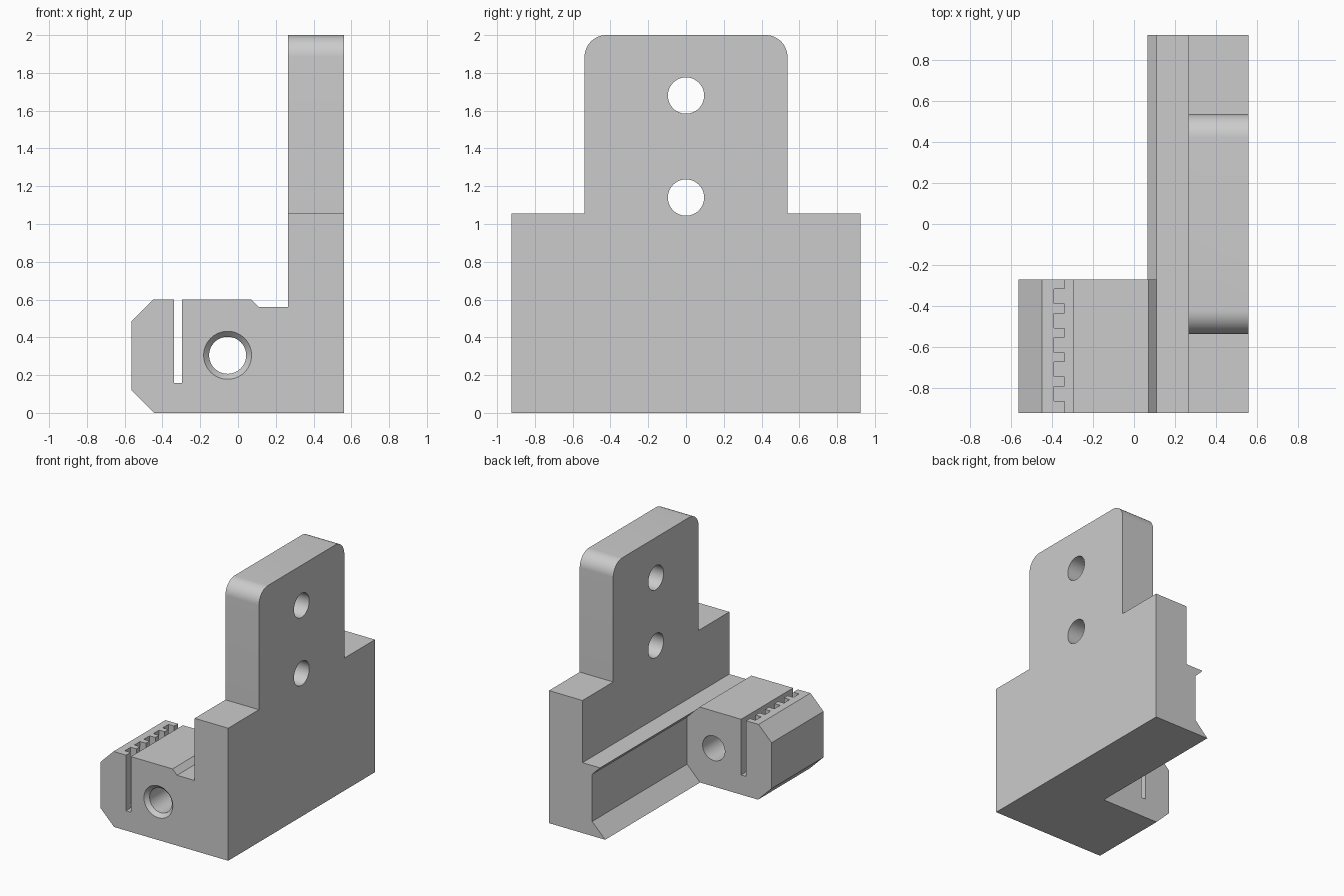
import bpy, bmesh, math
from mathutils import Matrix

old = bpy.data.objects.get("Cube")
if old:
    bpy.data.objects.remove(old, do_unlink=True)

grey = bpy.data.materials.new("light grey")
grey.use_nodes = True
colour = (0.6, 0.6, 0.6, 1)
grey.diffuse_color = colour
grey.node_tree.nodes["Principled BSDF"].inputs["Base Color"].default_value = colour


def add_object(name, bm):
    bmesh.ops.recalc_face_normals(bm, faces=bm.faces[:])
    mesh = bpy.data.meshes.new(name)
    bm.to_mesh(mesh)
    bm.free()
    mesh.materials.append(grey)
    obj = bpy.data.objects.new(name, mesh)
    bpy.context.collection.objects.link(obj)
    return obj


def prism(name, points, axis, start, end):
    """Extrude a flat outline along the x, y or z axis."""
    place = {"x": lambda u, v, t: (t, u, v),
             "y": lambda u, v, t: (u, t, v),
             "z": lambda u, v, t: (u, v, t)}[axis]
    bm = bmesh.new()
    low = [bm.verts.new(place(u, v, start)) for u, v in points]
    high = [bm.verts.new(place(u, v, end)) for u, v in points]
    bm.faces.new(low)
    bm.faces.new(high)
    for i in range(len(points)):
        j = (i + 1) % len(points)
        bm.faces.new((low[i], low[j], high[j], high[i]))
    return add_object(name, bm)


def drill(name, axis, centre, length, r1, r2):
    """Round cutter along x or y; r1 is at the low end of the axis."""
    turn = (Matrix.Rotation(math.pi / 2, 4, "Y") if axis == "x"
            else Matrix.Rotation(-math.pi / 2, 4, "X"))
    bm = bmesh.new()
    bmesh.ops.create_cone(bm, cap_ends=True, segments=64, radius1=r1, radius2=r2,
                          depth=length, matrix=Matrix.Translation(centre) @ turn)
    return add_object(name, bm)


def combine(target, tool, operation="DIFFERENCE"):
    """Apply a boolean and discard its helper."""
    tool.hide_render = True
    mod = target.modifiers.new("cut", "BOOLEAN")
    mod.solver = "EXACT"
    mod.operation = operation
    mod.object = tool
    bpy.ops.object.select_all(action="DESELECT")
    bpy.context.view_layer.objects.active = target
    target.select_set(True)
    bpy.ops.object.modifier_apply(modifier=mod.name)
    bpy.data.objects.remove(tool, do_unlink=True)


half = 0.923

# Bracket: side profile with chamfered clamp nose and upright plate
bracket = prism("belt_clamp_bracket", [
    (-0.445, 0), (0.56, 0), (0.56, 2), (0.265, 2), (0.265, 0.56), (0.11, 0.56),
    (0.07, 0.6), (-0.45, 0.6), (-0.565, 0.485), (-0.565, 0.12)], "y", -half, half)

# Plate outline: wide shoulders and a narrower tab with rounded top corners
radius, tab = 0.115, 0.537
corner = [(tab - radius + radius * math.cos(a), 2 - radius + radius * math.sin(a))
          for a in (math.radians(90 * i / 16) for i in range(17))]
right_side = [(half + 0.1, -0.1), (half + 0.1, 1.055), (tab, 1.055)] + corner
outline = right_side + [(-y, z) for y, z in reversed(right_side)]
combine(bracket, prism("plate_outline", outline, "x", -1, 1), "INTERSECT")

# Angled channel that leaves the clamp block at the front only
combine(bracket, prism("channel", [
    (-1, -0.1), (-0.035, -0.1), (0.18, 0.115), (0.18, 0.49), (0.11, 0.56),
    (0.11, 0.8), (-1, 0.8)], "y", -0.27, 1.2))

# Belt slot with a toothed wall
comb = [(-0.297, -1.1), (-0.297, 0), (-0.34, 0)]
for i in range(5):
    y = -0.353 - 0.119 * i
    comb += [(-0.34, y + 0.036), (-0.39, y + 0.036), (-0.39, y - 0.036), (-0.34, y - 0.036)]
comb.append((-0.34, -1.1))
combine(bracket, prism("belt_slot", comb, "z", 0.157, 0.8))

# Rod hole through the block, countersunk at the front
hx, hz = -0.055, 0.305
combine(bracket, drill("rod_hole", "y", (hx, -0.6, hz), 1.2, 0.098, 0.098))
combine(bracket, drill("countersink", "y", (hx, -half, hz), 0.06, 0.156, 0.098))

# Two mounting holes through the plate
for z in (1.14, 1.68):
    combine(bracket, drill("mounting_hole", "x", (0.4, 0, z), 0.8, 0.096, 0.096))

bpy.ops.object.select_all(action="DESELECT")
bracket.select_set(True)
bpy.context.view_layer.objects.active = bracket
bpy.ops.object.shade_smooth_by_angle(angle=math.radians(30))
